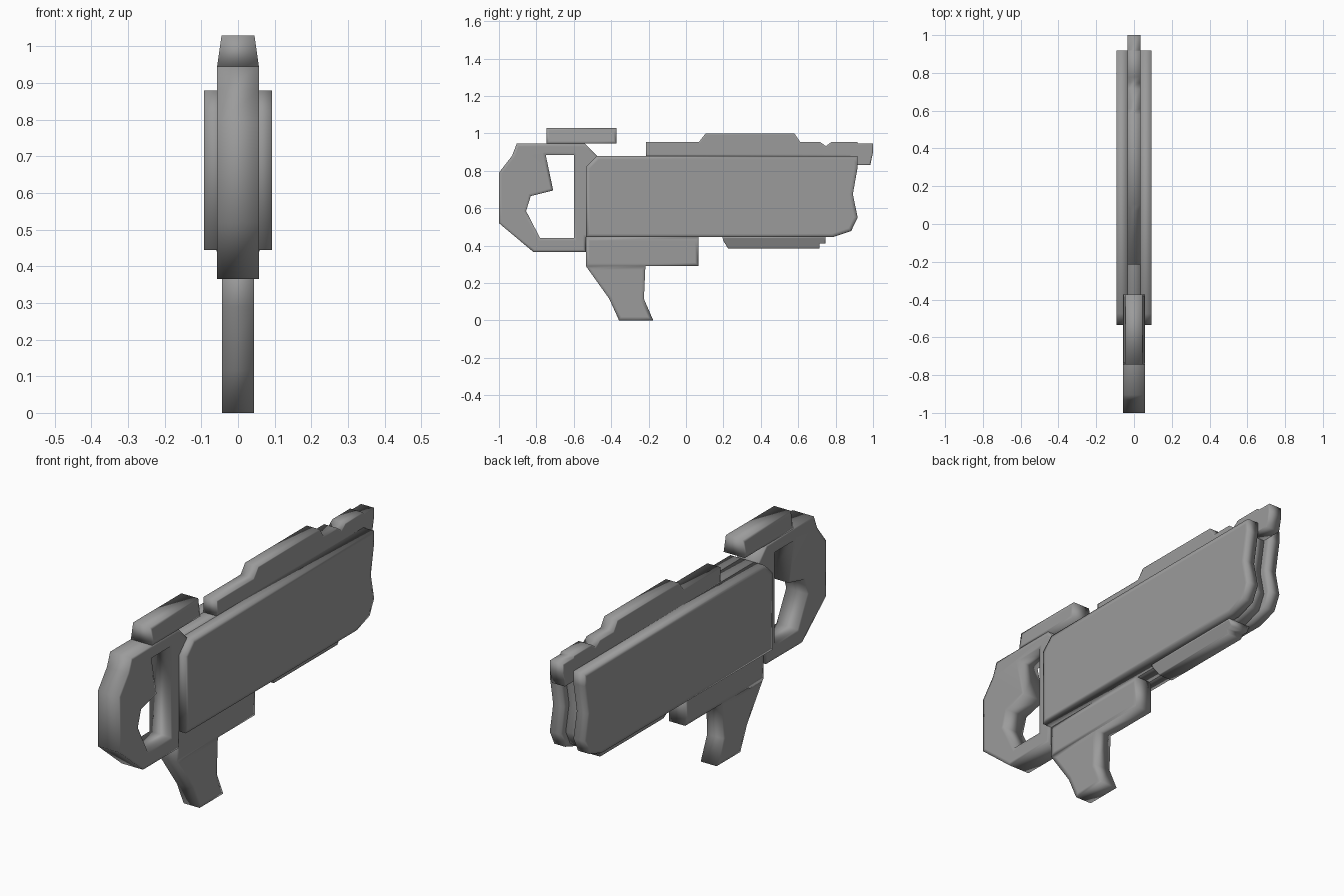
import bpy, bmesh, math
from mathutils import Vector
from mathutils.geometry import tessellate_polygon

if "Cube" in bpy.data.objects:
    bpy.data.objects.remove(bpy.data.objects["Cube"])

# Dark gunmetal used on every part
metal = bpy.data.materials.new("dark_metal")
metal.diffuse_color = (0.33, 0.33, 0.33, 1)
metal.use_nodes = True
metal.node_tree.nodes["Principled BSDF"].inputs["Base Color"].default_value = metal.diffuse_color


def plate(name, loops, x0, x1, taper=None, rim=0.02):
    """Extrude a (y, z) outline, with optional hole loops, from x0 to x1.
    taper = (z_a, scale_a, z_b, scale_b) scales x linearly with height.
    A rim of inset faces keeps the sides flat while the edges shade softly."""
    pts = [p for loop in loops for p in loop]
    tris = tessellate_polygon([[Vector((y, z, 0)) for y, z in loop] for loop in loops])
    bm = bmesh.new()
    verts = [bm.verts.new((x0, y, z)) for y, z in pts]
    for t in tris:
        bm.faces.new([verts[i] for i in t])
    bmesh.ops.recalc_face_normals(bm, faces=bm.faces[:])
    ext = bmesh.ops.extrude_face_region(bm, geom=bm.faces[:], use_keep_orig=True)
    for v in ext["geom"]:
        if isinstance(v, bmesh.types.BMVert):
            v.co.x = x1
    bmesh.ops.recalc_face_normals(bm, faces=bm.faces[:])
    caps = [f for f in bm.faces if abs(f.normal.x) > 0.9]
    bmesh.ops.inset_region(bm, faces=caps, thickness=rim, use_even_offset=True)
    if taper:
        za, sa, zb, sb = taper
        for v in bm.verts:
            v.co.x *= sa + (sb - sa) * (v.co.z - za) / (zb - za)
    bmesh.ops.recalc_face_normals(bm, faces=bm.faces[:])
    for f in bm.faces:
        f.smooth = True
    mesh = bpy.data.meshes.new(name)
    bm.to_mesh(mesh)
    bm.free()
    mesh.materials.append(metal)
    obj = bpy.data.objects.new(name, mesh)
    bpy.context.collection.objects.link(obj)
    return obj


# Receiver: two side shells around a core set back at the muzzle
rear = [(-0.535, 0.445), (-0.535, 0.82), (-0.475, 0.88)]
muzzle = [(0.918, 0.88), (0.918, 0.82), (0.892, 0.675), (0.918, 0.55),
          (0.883, 0.478), (0.785, 0.445)]
plate("receiver_core", [rear + [(y - 0.04, z) for y, z in muzzle]], -0.035, 0.035)
for side, label in ((1, "right"), (-1, "left")):
    plate("receiver_shell_" + label, [rear + muzzle], side * 0.035, side * 0.093)

# Top rail with raised centre, sight notch and muzzle tip
plate("top_rail", [[
    (-0.215, 0.88), (-0.215, 0.955), (0.07, 0.955), (0.105, 1.0), (0.58, 1.0),
    (0.61, 0.955), (0.715, 0.955), (0.748, 0.932), (0.778, 0.955), (0.915, 0.955),
    (0.92, 0.945), (1.0, 0.945), (1.0, 0.9), (0.985, 0.83), (0.875, 0.83),
    (0.875, 0.88)]], -0.035, 0.035, rim=0.008)

# Under-barrel rail, narrowing downwards
plate("under_rail", [[
    (0.195, 0.445), (0.2, 0.425), (0.225, 0.385), (0.715, 0.385), (0.715, 0.41),
    (0.745, 0.41), (0.745, 0.445)]], -0.06, 0.06,
    taper=(0.445, 1.0, 0.385, 0.6), rim=0.006)

# Stock: open loop behind the receiver
stock_outer = [
    (-1.0, 0.52), (-1.0, 0.79), (-0.93, 0.88), (-0.905, 0.945), (-0.54, 0.945),
    (-0.475, 0.88), (-0.5, 0.445), (-0.535, 0.445), (-0.535, 0.365), (-0.815, 0.365)]
stock_hole = [
    (-0.75, 0.885), (-0.60, 0.885), (-0.60, 0.44), (-0.78, 0.44), (-0.855, 0.585),
    (-0.83, 0.665), (-0.71, 0.695)]
plate("stock_loop", [stock_outer, stock_hole], -0.057, 0.057, rim=0.015)

# Rear block on top of the stock, tapering upwards
plate("rear_block", [[(-0.745, 0.945), (-0.745, 1.03), (-0.372, 1.03), (-0.372, 0.945)]],
      -0.057, 0.057, taper=(0.945, 1.0, 1.03, 0.79), rim=0.015)

# Grip and lower frame
plate("grip", [[
    (-0.535, 0.445), (-0.535, 0.29), (-0.41, 0.115), (-0.358, 0.0), (-0.175, 0.0),
    (-0.225, 0.115), (-0.217, 0.29), (0.068, 0.29), (0.068, 0.445)]], -0.043, 0.043)
